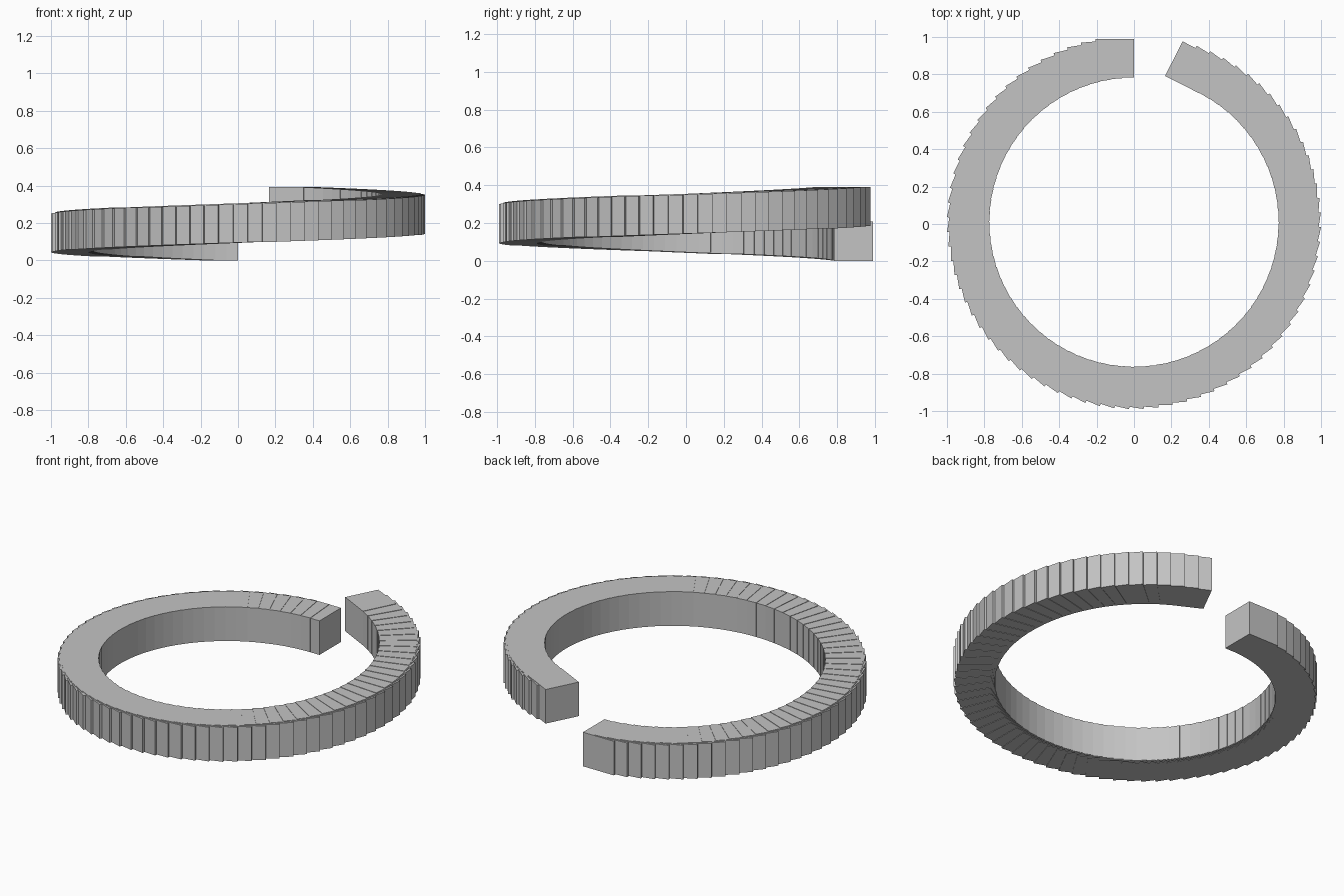
import bpy
import bmesh
from math import radians
from mathutils import Matrix, Vector

default = bpy.data.objects.get("Cube")
if default:
    bpy.data.objects.remove(default, do_unlink=True)

INNER, OUTER = 0.772, 0.979     # radial faces of one block
SIZE = OUTER - INNER            # block length and height
STEP = 4.5                      # degrees between blocks
COUNT = 75
PITCH = 0.2                     # rise per full turn

# Plain grey metal
steel = bpy.data.materials.new("grey_steel")
steel.use_nodes = True
grey = (0.55, 0.55, 0.55, 1)
steel.diffuse_color = grey
steel.node_tree.nodes["Principled BSDF"].inputs["Base Color"].default_value = grey

# Split ring: equal blocks stepped around a shallow helix
bm = bmesh.new()
block = (Matrix.Translation(Vector((-SIZE / 2, (INNER + OUTER) / 2, SIZE / 2)))
         @ Matrix.Scale(SIZE, 4))
for i in range(COUNT):
    turn = Matrix.Rotation(radians(i * STEP), 4, 'Z')
    lift = Matrix.Translation((0, 0, PITCH * i * STEP / 360))
    bmesh.ops.create_cube(bm, size=1, matrix=lift @ turn @ block)

mesh = bpy.data.meshes.new("split_spring_ring")
bm.to_mesh(mesh)
bm.free()
mesh.materials.append(steel)
ring = bpy.data.objects.new("split_spring_ring", mesh)
ring.location.y = 0.01
bpy.context.collection.objects.link(ring)
